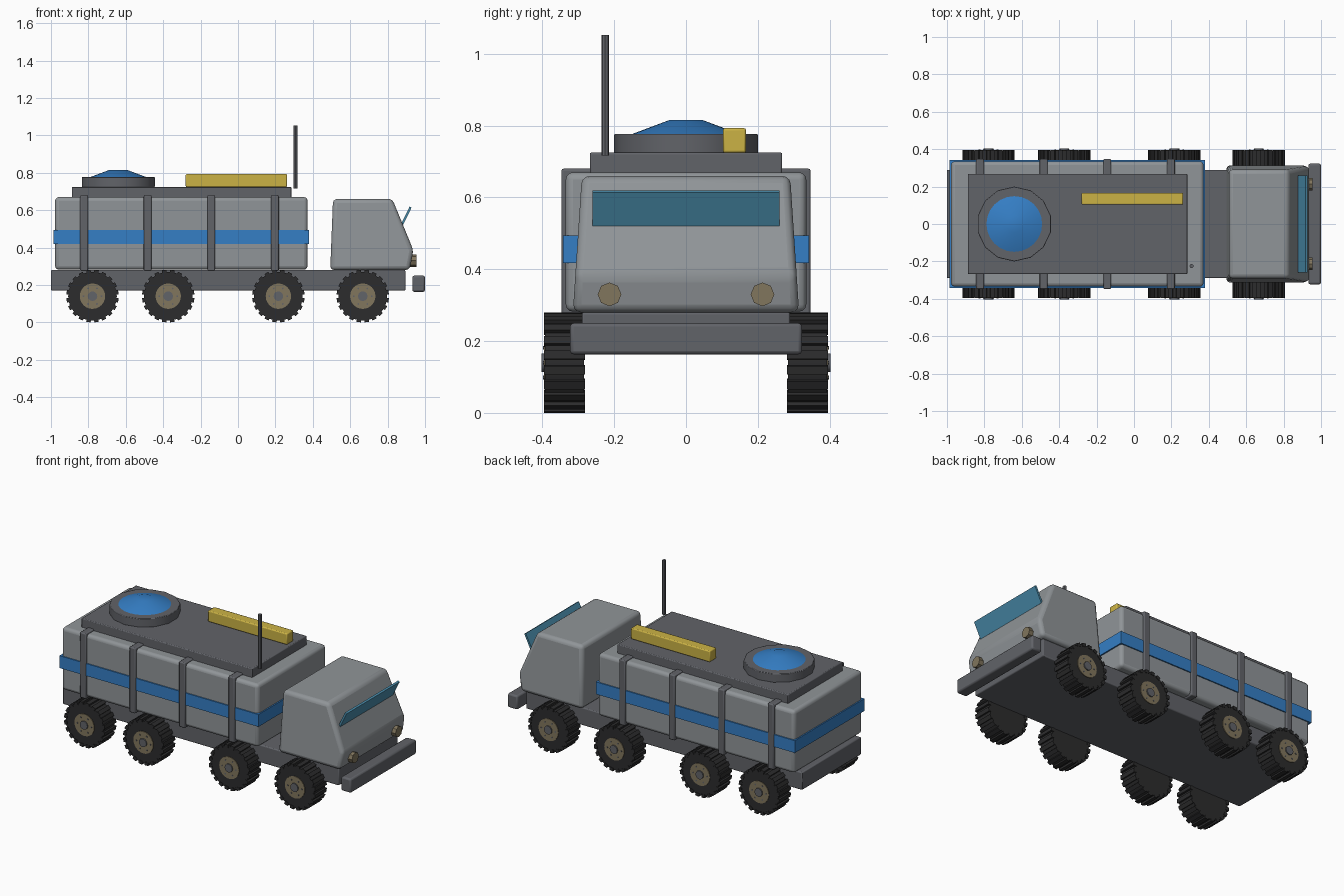
import bpy, bmesh, math
from mathutils import Matrix, Vector

cube = bpy.data.objects.get("Cube")
if cube:
    bpy.data.objects.remove(cube, do_unlink=True)


def material(name, rgb):
    m = bpy.data.materials.new(name)
    m.use_nodes = True
    colour = (*rgb, 1)
    m.diffuse_color = colour
    m.node_tree.nodes["Principled BSDF"].inputs["Base Color"].default_value = colour
    return m


BODY = material("body grey", (0.28, 0.30, 0.315))
FRAME = material("frame grey", (0.12, 0.125, 0.14))
BLUE = material("stripe blue", (0.035, 0.21, 0.56))
GLASS = material("window teal", (0.07, 0.27, 0.42))
YELLOW = material("locker yellow", (0.60, 0.45, 0.06))
RUBBER = material("tyre black", (0.025, 0.025, 0.026))
TAN = material("hub tan", (0.22, 0.18, 0.11))


def finish(name, bm, mat, bevel=0, segments=2):
    bmesh.ops.recalc_face_normals(bm, faces=bm.faces)
    mesh = bpy.data.meshes.new(name)
    bm.to_mesh(mesh)
    bm.free()
    mesh.materials.append(mat)
    ob = bpy.data.objects.new(name, mesh)
    bpy.context.collection.objects.link(ob)
    if bevel:
        mod = ob.modifiers.new("Rounded edges", "BEVEL")
        mod.width = bevel
        mod.segments = segments
        mod.limit_method = "ANGLE"
    bpy.ops.object.select_all(action="DESELECT")
    ob.select_set(True)
    bpy.context.view_layer.objects.active = ob
    bpy.ops.object.shade_smooth_by_angle(angle=math.radians(32))
    return ob


def box(name, x, y, z, mat, bevel=0, segments=2):
    """Box from (min, max) ranges along each axis."""
    bm = bmesh.new()
    bmesh.ops.create_cube(bm, size=1)
    size = [b - a for a, b in (x, y, z)]
    mid = [(a + b) / 2 for a, b in (x, y, z)]
    bmesh.ops.transform(bm, verts=bm.verts,
                        matrix=Matrix.Translation(mid) @ Matrix.Diagonal((*size, 1)))
    return finish(name, bm, mat, bevel, segments)


def add_disc(bm, centre, r1, r2, depth, sides, axis="Z"):
    turn = {"Z": Matrix(), "Y": Matrix.Rotation(-math.pi / 2, 4, "X"),
            "X": Matrix.Rotation(math.pi / 2, 4, "Y")}[axis]
    bmesh.ops.create_cone(bm, cap_ends=True, segments=sides, radius1=r1, radius2=r2,
                          depth=depth, matrix=Matrix.Translation(centre) @ turn)


def disc(name, centre, r1, r2, depth, sides, mat, axis="Z", bevel=0):
    bm = bmesh.new()
    add_disc(bm, centre, r1, r2, depth, sides, axis)
    return finish(name, bm, mat, bevel)


# Frame and bumper
box("chassis", (-1, 0.895), (-0.29, 0.29), (0.17, 0.28), FRAME, 0.006)
box("front_bumper", (0.932, 1), (-0.323, 0.323), (0.163, 0.25), FRAME, 0.01)

# Tank with stripe and straps
box("tank_body", (-0.978, 0.372), (-0.335, 0.335), (0.282, 0.67), BODY, 0.02, 3)
box("tank_stripe", (-0.986, 0.38), (-0.342, 0.342), (0.418, 0.494), BLUE)
for i in range(4):
    x = -0.823 + i * 0.34
    box(f"tank_strap_{i + 1}", (x - 0.021, x + 0.021), (-0.347, 0.347),
        (0.275, 0.68), FRAME, 0.006)

# Roof equipment
box("roof_panel", (-0.888, 0.285), (-0.268, 0.268), (0.66, 0.725), FRAME, 0.005)
disc("hatch_ring", (-0.64, 0, 0.75), 0.2, 0.2, 0.054, 14, FRAME, bevel=0.003)
disc("hatch_dome", (-0.64, 0, 0.795), 0.157, 0.045, 0.042, 24, BLUE)
box("roof_locker", (-0.28, 0.263), (0.103, 0.167), (0.724, 0.793), YELLOW, 0.006)
disc("antenna", (0.308, -0.225, 0.885), 0.011, 0.011, 0.336, 8, FRAME)

# Cab: side profile bridged across the width, narrower at the roof
profile = [(0.493, 0.28), (0.508, 0.66), (0.825, 0.66), (0.938, 0.385), (0.918, 0.28)]
bm = bmesh.new()
sides = []
for s in (-1, 1):
    sides.append([bm.verts.new((x, s * (0.315 - 0.025 * (z - 0.28) / 0.38), z))
                  for x, z in profile])
    bm.faces.new(sides[-1])
for i in range(len(profile)):
    j = (i + 1) % len(profile)
    bm.faces.new((sides[0][i], sides[0][j], sides[1][j], sides[1][i]))
finish("cab", bm, BODY, 0.022, 3)

# Windscreen visor and headlights
visor = box("windscreen", (-0.006, 0.006), (-0.26, 0.26), (-0.052, 0.052), GLASS)
visor.location = (0.9, 0, 0.57)
visor.rotation_euler.y = math.radians(26)
for side, s in (("left", 1), ("right", -1)):
    disc(f"headlight_{side}", (0.935, s * 0.213, 0.33), 0.033, 0.033, 0.04, 8, TAN, "X")


# Wheels: tyre with tread blocks, hub, wheel nuts and axle cap
def wheel(label, x, s):
    centre = Vector((x, s * 0.338, 0.14))
    bm = bmesh.new()
    add_disc(bm, centre, 0.13, 0.13, 0.108, 36, "Y")
    count = 20
    for i in range(count):
        spin = Matrix.Rotation(math.tau * (i + 0.5) / count, 4, "Y")
        place = Matrix.Translation(centre) @ spin @ Matrix.Translation((0, 0, 0.13))
        bmesh.ops.create_cube(bm, size=1,
                              matrix=place @ Matrix.Diagonal((0.024, 0.114, 0.02, 1)))
    finish(f"tyre_{label}", bm, RUBBER)
    disc(f"hub_{label}", centre + Vector((0, s * 0.03, 0)), 0.068, 0.068, 0.056, 24, TAN, "Y")
    bm = bmesh.new()
    add_disc(bm, centre + Vector((0, s * 0.038, 0)), 0.026, 0.026, 0.054, 12, "Y")
    for i in range(6):
        a = math.tau * i / 6
        offset = Vector((0.048 * math.cos(a), s * 0.055, 0.048 * math.sin(a)))
        add_disc(bm, centre + offset, 0.005, 0.005, 0.01, 6, "Y")
    finish(f"axle_cap_{label}", bm, FRAME)


for i, x in enumerate((-0.778, -0.373, 0.216, 0.667)):
    for side, s in (("left", 1), ("right", -1)):
        wheel(f"{i + 1}_{side}", x, s)
